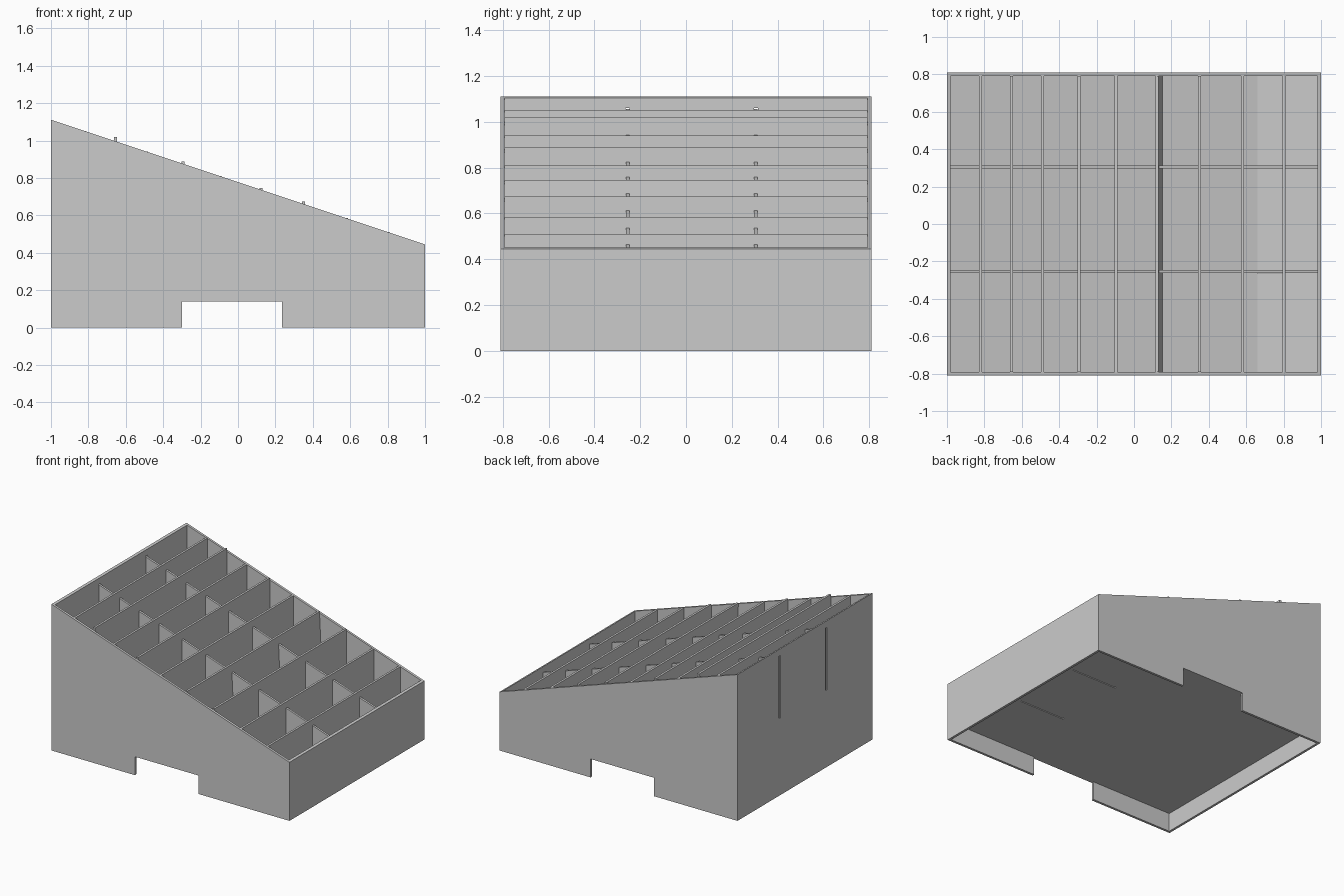
import bpy
import bmesh

cube = bpy.data.objects.get("Cube")
if cube:
    bpy.data.objects.remove(cube, do_unlink=True)

# One plain grey for the whole organizer
grey = bpy.data.materials.new("plain_grey")
grey.use_nodes = True
grey.diffuse_color = (0.6, 0.6, 0.6, 1)
grey.node_tree.nodes["Principled BSDF"].inputs["Base Color"].default_value = (0.6, 0.6, 0.6, 1)

HALF_Y = 0.81      # half depth
T = 0.018          # wall thickness
INNER_Y = HALF_Y - T
BASE = 0.14        # underside of the base plate
FLOOR = BASE + T   # top of the base plate
BEND = 0.66        # where the floor starts to rise


def rim(x):
    """Height of the sloping top edge."""
    return 0.778 - 0.333 * x


def floor(x):
    """Height of the inner floor: flat, then rising towards -x."""
    return FLOOR + max(0, BEND - x) * 0.255


def prism(name, profile, y0, y1):
    """Extrude an x-z outline from y0 to y1."""
    bm = bmesh.new()
    face = bm.faces.new([bm.verts.new((x, y0, z)) for x, z in profile])
    out = bmesh.ops.extrude_face_region(bm, geom=[face])
    moved = [v for v in out["geom"] if isinstance(v, bmesh.types.BMVert)]
    bmesh.ops.translate(bm, verts=moved, vec=(0, y1 - y0, 0))
    bmesh.ops.recalc_face_normals(bm, faces=bm.faces)
    mesh = bpy.data.meshes.new(name)
    bm.to_mesh(mesh)
    bm.free()
    mesh.materials.append(grey)
    obj = bpy.data.objects.new(name, mesh)
    bpy.context.collection.objects.link(obj)
    return obj


def box(name, x0, x1, y0, y1, z0, z1):
    return prism(name, [(x0, z0), (x1, z0), (x1, z1), (x0, z1)], y0, y1)


def cut(obj, cutter):
    """Subtract the cutter, bake the result and drop the cutter."""
    cutter.hide_render = True
    mod = obj.modifiers.new("slot", "BOOLEAN")
    mod.operation = "DIFFERENCE"
    mod.solver = "EXACT"
    mod.object = cutter
    bpy.context.view_layer.update()
    graph = bpy.context.evaluated_depsgraph_get()
    baked = bpy.data.meshes.new_from_object(obj.evaluated_get(graph))
    obj.modifiers.clear()
    obj.data = baked
    bpy.data.objects.remove(cutter, do_unlink=True)


# Front and back walls with a notch between the feet
side = [(-1, 0), (-0.3, 0), (-0.3, BASE), (0.235, BASE), (0.235, 0),
        (1, 0), (1, rim(1)), (-1, rim(-1))]
prism("front_wall", side, -HALF_Y, -INNER_Y)
prism("back_wall", side, INNER_Y, HALF_Y)

# Tall and low end walls
xi = 1 - T
tall = prism("tall_end_wall", [(-1, 0), (-xi, 0), (-xi, rim(-xi)), (-1, rim(-1))],
             -INNER_Y, INNER_Y)
prism("low_end_wall", [(xi, 0), (1, 0), (1, rim(1)), (xi, rim(xi))], -INNER_Y, INNER_Y)

# Base plate and the rising inner floor
base = box("base_plate", -xi, xi, -INNER_Y, INNER_Y, BASE, FLOOR)
prism("sloped_floor", [(BEND, FLOOR), (-xi, floor(-xi)), (-xi, floor(-xi) - T),
                       (BEND - 0.07, FLOOR)], -INNER_Y, INNER_Y)

# Lengthwise dividers, tabbed into slots in the tall end and the base
for name, y in (("front", -0.255), ("back", 0.305)):
    y0, y1 = y - T / 2, y + T / 2
    cut(tall, box("slot_cutter", -1.1, -0.9, y0, y1, 0.585, 1.06))
    cut(base, box("slot_cutter", 0.42, 0.8, y0, y1, 0, 0.3))
    prism(name + "_long_divider",
          [(-0.994, rim(-1) - 0.055), (xi, rim(xi) - 0.043), (xi, FLOOR), (0.8, FLOOR),
           (0.8, BASE + 0.005), (0.42, BASE + 0.005), (0.42, floor(0.42)),
           (-0.994, 0.585)], y0 + 0.001, y1 - 0.001)

# Cross dividers: (top position, height above the rim, lean at the foot)
crosses = [(-0.82, 0, 0), (-0.655, 0.022, 0), (-0.488, 0, 0), (-0.295, 0.012, 0),
           (-0.095, 0, 0), (0.122, 0.008, 0.022), (0.35, 0.012, 0), (0.58, 0, 0),
           (0.803, 0, 0)]
for i, (x, rise, lean) in enumerate(crosses):
    h = T / 2 - 0.001
    foot = floor(x) - 0.004
    top = rim(x) + rise
    prism(f"cross_divider_{i + 1}",
          [(x + lean - h, foot), (x + lean + h, foot), (x + h, top), (x - h, top)],
          -INNER_Y, INNER_Y)
